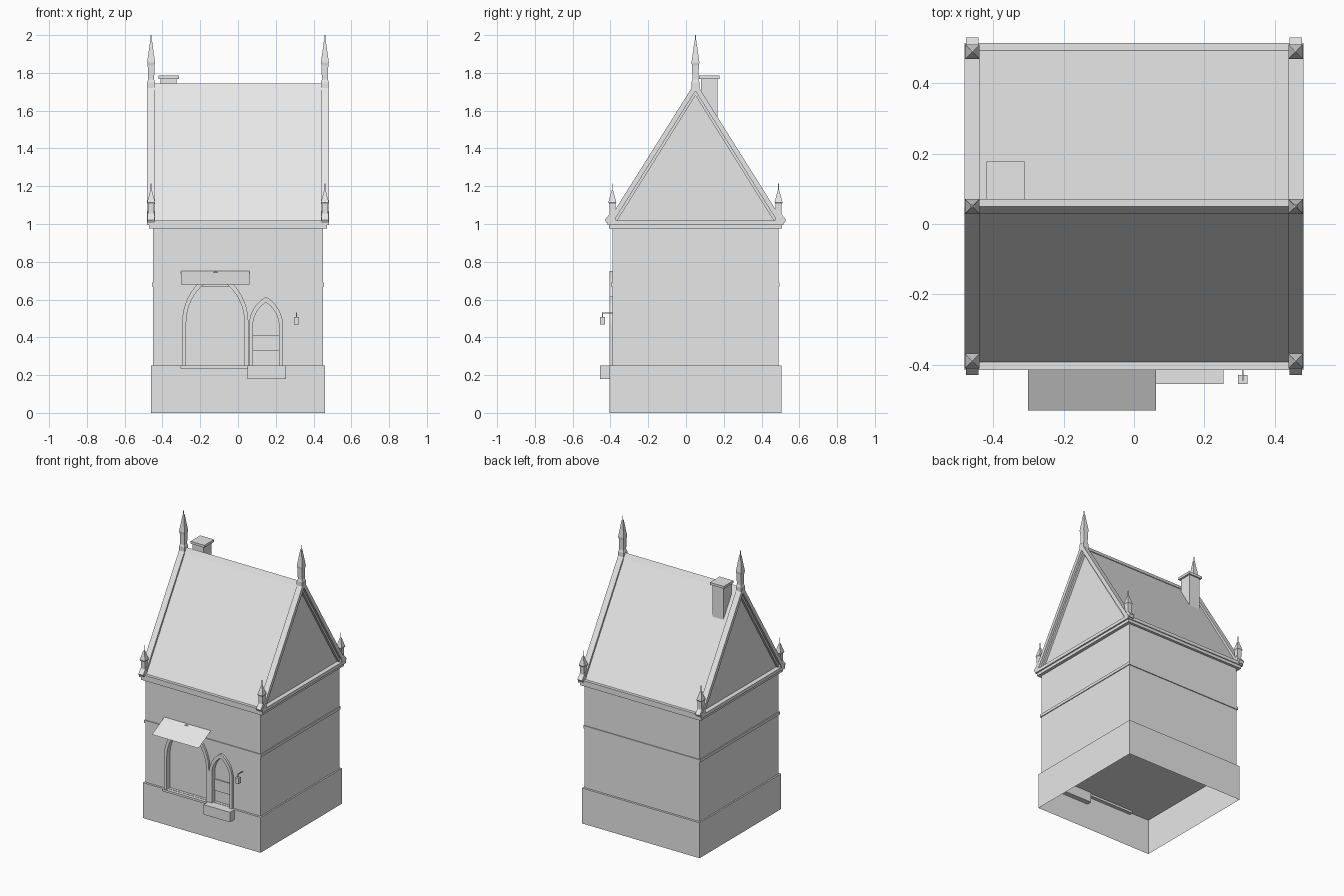
import bpy, bmesh, math

if "Cube" in bpy.data.objects:
    bpy.data.objects.remove(bpy.data.objects["Cube"], do_unlink=True)

CY = 0.05  # centre line of the building in y

stone = bpy.data.materials.new("pale_grey")
stone.use_nodes = True
stone.diffuse_color = (0.8, 0.8, 0.8, 1)
stone.node_tree.nodes["Principled BSDF"].inputs["Base Color"].default_value = (0.8, 0.8, 0.8, 1)


def finish(name, bm):
    bmesh.ops.recalc_face_normals(bm, faces=bm.faces)
    mesh = bpy.data.meshes.new(name)
    bm.to_mesh(mesh)
    bm.free()
    mesh.materials.append(stone)
    ob = bpy.data.objects.new(name, mesh)
    bpy.context.collection.objects.link(ob)
    return ob


def box(name, x, y, z, open_bottom=False):
    bm = bmesh.new()
    bmesh.ops.create_cube(bm, size=1)
    for v in bm.verts:
        v.co = [r[0] + (c + 0.5) * (r[1] - r[0]) for c, r in zip(v.co, (x, y, z))]
    if open_bottom:
        bm.faces.ensure_lookup_table()
        low = min(bm.faces, key=lambda f: f.calc_center_median().z)
        bmesh.ops.delete(bm, geom=[low], context='FACES_ONLY')
    return finish(name, bm)


def ring_box(name, hx, hy, z0, z1):
    return box(name, (-hx, hx), (CY - hy, CY + hy), (z0, z1))


def extrude(name, strips, offset):
    """Extrude polygons sharing edges along an offset into a closed solid."""
    bm = bmesh.new()
    for pts in strips:
        bm.faces.new([bm.verts.new(p) for p in pts])
    bmesh.ops.remove_doubles(bm, verts=bm.verts, dist=1e-5)
    out = bmesh.ops.extrude_face_region(bm, geom=bm.faces[:])
    verts = [g for g in out["geom"] if isinstance(g, bmesh.types.BMVert)]
    bmesh.ops.translate(bm, verts=verts, vec=offset)
    return finish(name, bm)


def chevron(name, x0, x1, half, foot, apex, drop):
    """Inverted V band following the gable slope."""
    strips = []
    for s in (-1, 1):
        strips.append([(x0, CY + s * half, foot), (x0, CY, apex), (x0, CY, apex - drop),
                       (x0, CY + s * half * (1 - drop / (apex - foot)), foot)])
    return extrude(name, strips, (x1 - x0, 0, 0))


def arch(cx, w, z0, spring, apex, n=10):
    """Pointed arch outline as (x, z), left foot to right foot."""
    h = apex - spring
    r = (w * w + h * h) / (2 * w)
    top = math.asin(h / r)
    right = [(w, z0)] + [(w - r + r * math.cos(top * i / n), spring + r * math.sin(top * i / n))
                         for i in range(n + 1)]
    return [(cx - x, z) for x, z in right] + [(cx + x, z) for x, z in right[-2::-1]]


def spire(name, x, y, profile):
    """Square tapering pinnacle from (half width, height) pairs."""
    bm = bmesh.new()
    rings = [[bm.verts.new((x + a * h, y + b * h, z)) for a, b in ((-1, -1), (1, -1), (1, 1), (-1, 1))]
             for h, z in profile]
    for lo, hi in zip(rings, rings[1:]):
        for i in range(4):
            bm.faces.new((lo[i], lo[i - 1], hi[i - 1], hi[i]))
    bm.faces.new(rings[0])
    bm.faces.new(rings[-1])
    return finish(name, bm)


# Plinth (open underneath), walls and string course
box("plinth", (-0.46, 0.46), (CY - 0.455, CY + 0.455), (0, 0.25), open_bottom=True)
walls = ring_box("walls", 0.45, 0.44, 0.25, 0.98)
ring_box("string_course", 0.456, 0.446, 0.67, 0.69)

# Arched window and doorway: recess and raised frame
front = CY - 0.44
for name, cx, w, spring, apex in (("window", -0.12, 0.175, 0.48, 0.75),
                                  ("door", 0.148, 0.09, 0.46, 0.615)):
    outer = arch(cx, w, 0.25, spring, apex)
    inner = arch(cx, w - 0.021, 0.25, spring, apex - 0.03)
    at = lambda pts: [(x, front - 0.015, z) for x, z in pts]
    o, i = at(outer), at(inner)
    extrude(name + "_frame", [[o[k], o[k + 1], i[k + 1], i[k]] for k in range(len(o) - 1)], (0, 0.02, 0))
    cutter = extrude(name + "_cutter", [i], (0, 0.035, 0))
    for v in cutter.data.vertices:
        if v.co.z < 0.2501:
            v.co.z = 0.252
    cutter.hide_render = True
    cutter.hide_viewport = True
    mod = walls.modifiers.new(name + "_recess", 'BOOLEAN')
    mod.operation = 'DIFFERENCE'
    mod.solver = 'EXACT'
    mod.object = cutter

box("door_rail", (0.08, 0.216), (front + 0.012, front + 0.022), (0.33, 0.41))
box("window_sill", (-0.305, 0.05), (-0.413, -0.38), (0.235, 0.25))
box("door_step", (0.05, 0.255), (-0.455, -0.37), (0.18, 0.25))

# Awning sheet
bm = bmesh.new()
bm.faces.new([bm.verts.new(p) for p in ((-0.302, -0.53, 0.68), (0.062, -0.53, 0.68),
                                        (0.062, front, 0.75), (-0.302, front, 0.75))])
finish("awning", bm)

# Hanging lamp
box("lamp_arm", (0.307, 0.312), (-0.445, front + 0.01), (0.527, 0.532))
box("lamp_hook", (0.307, 0.312), (-0.445, -0.44), (0.505, 0.53))
box("lamp", (0.296, 0.323), (-0.455, -0.43), (0.468, 0.508))

# Cornice and eaves
ring_box("cornice_lower", 0.472, 0.458, 0.975, 0.997)
ring_box("cornice_upper", 0.482, 0.465, 0.995, 1.018)

# Roof body, with gables flush to the walls
extrude("roof", [[(-0.45, CY - 0.445, 1.015), (-0.45, CY, 1.733), (-0.45, CY + 0.445, 1.015)]], (0.9, 0, 0))
chevron("ridge_cap", -0.45, 0.45, 0.02, 1.71, 1.745, 0.02)
for s, side in ((-1, "right"), (1, "left")):
    chevron(side + "_coping", s * 0.44, s * 0.482, 0.465, 1.012, 1.752, 0.048)
    chevron(side + "_gable_moulding", s * 0.44, s * 0.466, 0.435, 1.015, 1.71, 0.03)
    spire(side + "_ridge_pinnacle", s * 0.46, CY,
          [(0.021, 1.72), (0.021, 1.75), (0.016, 1.765), (0.018, 1.84), (0.021, 1.855),
           (0.005, 1.97), (0.002, 1.975), (0.002, 2.0)])
    for t, end in ((-1, "front"), (1, "back")):
        y = CY + t * 0.44
        spire(f"{side}_{end}_pinnacle", s * 0.46, y,
              [(0.02, 1.01), (0.02, 1.04), (0.015, 1.055), (0.016, 1.105), (0.021, 1.115),
               (0.005, 1.175), (0.002, 1.18), (0.002, 1.215)])
        # Wedge-shaped kneeler at the foot of the coping
        extrude(f"{side}_{end}_kneeler",
                [[(s * 0.442, y, 1.0), (s * 0.442, y + t * 0.03, 1.005),
                  (s * 0.442, y + t * 0.04, 1.022), (s * 0.442, y, 1.07)]], (s * 0.036, 0, 0))

# Chimney
box("chimney_stack", (-0.41, -0.325), (0.08, 0.168), (1.5, 1.77))
box("chimney_cap", (-0.42, -0.312), (0.07, 0.178), (1.768, 1.785))
